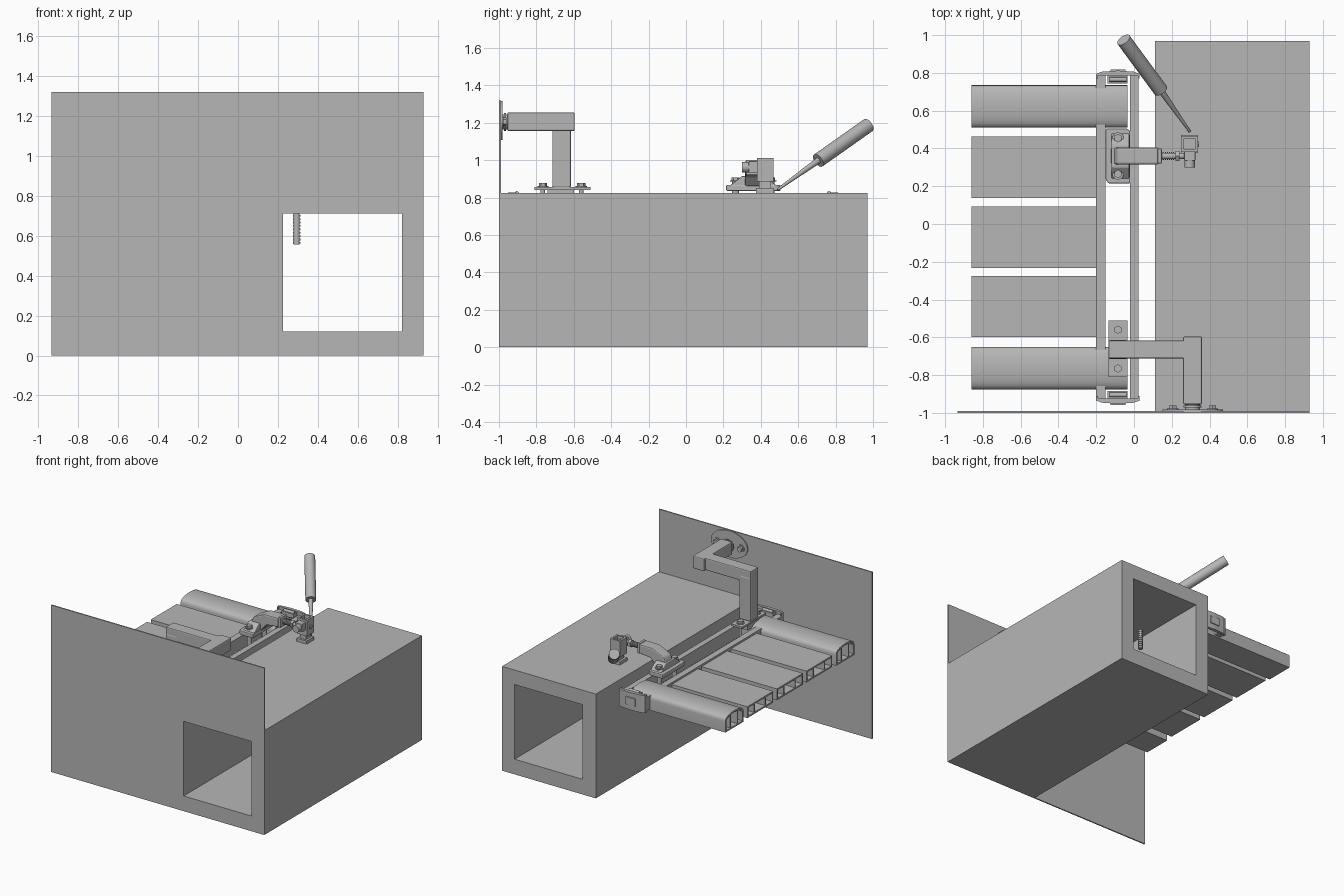
import bpy, bmesh, math
from mathutils import Vector

if "Cube" in bpy.data.objects:
    bpy.data.objects.remove(bpy.data.objects["Cube"], do_unlink=True)

GREY = (0.47, 0.47, 0.47, 1)
mat = bpy.data.materials.new("plain grey")
mat.use_nodes = True
mat.diffuse_color = GREY
mat.node_tree.nodes["Principled BSDF"].inputs["Base Color"].default_value = GREY

MID_Y = -0.07  # centre line of the step deck


def finish(name, bm, smooth=False, bevel=0):
    bmesh.ops.recalc_face_normals(bm, faces=bm.faces)
    me = bpy.data.meshes.new(name)
    bm.to_mesh(me)
    bm.free()
    ob = bpy.data.objects.new(name, me)
    bpy.context.collection.objects.link(ob)
    me.materials.append(mat)
    if bevel:
        mod = ob.modifiers.new("soft edges", "BEVEL")
        mod.width, mod.segments = bevel, 2
    if smooth:
        bpy.ops.object.select_all(action="DESELECT")
        ob.select_set(True)
        bpy.context.view_layer.objects.active = ob
        bpy.ops.object.shade_smooth_by_angle(angle=math.radians(35))
    return ob


def place(axis, a, b, t):
    return {"X": (t, a, b), "Y": (a, t, b), "Z": (a, b, t)}[axis]


def prism(name, axis, pts, t0, t1, hole=None, smooth=False, bevel=0):
    """Extrude a profile along an axis; an equal-length hole makes it a tube."""
    bm = bmesh.new()
    loops = []
    for loop in [pts] + ([hole] if hole else []):
        ends = [[bm.verts.new(place(axis, a, b, t)) for a, b in loop] for t in (t0, t1)]
        loops.append(ends)
    n = len(pts)
    for lo, hi in loops:
        for i in range(n):
            j = (i + 1) % n
            bm.faces.new((lo[i], lo[j], hi[j], hi[i]))
    for e in (0, 1):
        if hole:
            for i in range(n):
                j = (i + 1) % n
                bm.faces.new((loops[0][e][i], loops[0][e][j], loops[1][e][j], loops[1][e][i]))
        else:
            bm.faces.new(loops[0][e])
    return finish(name, bm, smooth, bevel)


def rect(a0, a1, b0, b1):
    return [(a0, b0), (a1, b0), (a1, b1), (a0, b1)]


def oval(ca, cb, ra, rb, n=32):
    return [(ca + ra * math.cos(math.tau * i / n), cb + rb * math.sin(math.tau * i / n))
            for i in range(n)]


def box(name, x, y, z, bevel=0):
    return prism(name, "Z", rect(*x, *y), *z, bevel=bevel)


def rod(name, p, q, r1, r2=None, sides=24):
    p, q = Vector(p), Vector(q)
    bm = bmesh.new()
    bmesh.ops.create_cone(bm, cap_ends=True, segments=sides, radius1=r1,
                          radius2=r1 if r2 is None else r2, depth=(q - p).length)
    turn = (q - p).to_track_quat("Z", "Y").to_matrix().to_4x4()
    bm.transform(turn)
    bmesh.ops.translate(bm, verts=bm.verts, vec=(p + q) / 2)
    return finish(name, bm, smooth=sides > 8)


def bolt(name, p, d, r=0.022):
    p, d = Vector(p), Vector(d)
    rod(name + "_washer", p, p + d * 0.006, r * 1.35)
    rod(name + "_head", p + d * 0.006, p + d * 0.022, r, sides=6)


# Chassis beam and thin front panel share one square opening
opening = rect(0.225, 0.82, 0.12, 0.71)
prism("chassis_beam", "Y", rect(0.11, 0.93, 0, 0.825), -0.99, 0.97, hole=opening)
prism("front_panel", "Y", rect(-0.935, 0.93, 0, 1.32), -1.0, -0.99, hole=opening)

# Wide middle step boards: hollow with inner webs
for i, y in enumerate((-0.4375, -0.07, 0.30)):
    prism(f"middle_board_{i}", "X", rect(y - 0.162, y + 0.162, 0.70, 0.79), -0.86, -0.195,
          hole=rect(y - 0.15, y + 0.15, 0.712, 0.778))
    for s in (-0.07, 0.07):
        box(f"middle_board_web_{i}", (-0.858, -0.2), (y + s - 0.005, y + s + 0.005), (0.71, 0.78))


# Rounded outer boards, mirrored end for end
def crown(half, base, shoulder, top, y):
    arc = [(y + half * math.cos(math.pi * i / 14),
            shoulder + (top - shoulder) * math.sin(math.pi * i / 14) ** 0.7) for i in range(15)]
    return [(y - half, base), (y + half, base)] + arc


for end, sgn in (("back", 1), ("front", -1)):
    def my(v):
        return MID_Y + sgn * (v - MID_Y)

    yc = my(0.6225)
    prism(f"{end}_outer_board", "X", crown(0.1125, 0.69, 0.775, 0.823, yc), -0.86, -0.035,
          hole=crown(0.1, 0.702, 0.765, 0.81, yc), smooth=True)
    for s in (-0.045, 0.045):
        box(f"{end}_outer_board_web", (-0.858, -0.04), (yc + s - 0.005, yc + s + 0.005), (0.7, 0.808))
    # Moulded cap with a raised square and inner boss
    cap = [(-0.2, 0.785), (0.03, 0.785), (0.03, 0.795), (0, 0.806), (-0.085, 0.812),
           (-0.17, 0.806), (-0.2, 0.795)]
    prism(f"{end}_end_cap", "Z", [(x, my(y)) for x, y in cap], 0.69, 0.828)
    for x in (-0.2, 0.02):
        box(f"{end}_cap_lip", (x, x + 0.01), sorted((my(0.77), my(0.79))), (0.69, 0.828))
    box(f"{end}_cap_badge_plate", (-0.125, -0.045), sorted((my(0.80), my(0.818))), (0.73, 0.79))
    box(f"{end}_cap_boss", (-0.14, -0.035), sorted((my(0.745), my(0.79))), (0.72, 0.82))
    rod(f"{end}_cap_pin", (-0.13, my(0.765), 0.822), (-0.04, my(0.765), 0.822), 0.012)

# Long rails carrying the boards
for name, x0, x1 in (("inner_rail", -0.02, 0.025), ("outer_rail", -0.2, -0.15)):
    box(name, (x0, x1), (-0.93, 0.79), (0.70, 0.805))

# Front bracket: foot, post, cross arm and forward arm
box("bracket_foot", (-0.135, -0.035), (-0.81, -0.51), (0.84, 0.855))
box("bracket_spacer", (-0.12, -0.05), (-0.74, -0.6), (0.79, 0.84))
for y in (-0.765, -0.56):
    bolt("foot_bolt", (-0.085, y, 0.855), (0, 0, 1))
    rod("foot_bolt_shank", (-0.085, y, 0.72), (-0.085, y, 0.855), 0.012)
box("bracket_post", (-0.135, -0.035), (-0.715, -0.615), (0.855, 1.2), bevel=0.008)
box("bracket_cross_arm", (-0.135, 0.30), (-0.713, -0.617), (1.157, 1.253), bevel=0.008)
box("bracket_forward_arm", (0.26, 0.36), (-0.955, -0.595), (1.155, 1.255), bevel=0.008)
rod("arm_neck", (0.31, -0.99, 1.205), (0.31, -0.95, 1.205), 0.04)
rod("arm_collar", (0.31, -0.972, 1.205), (0.31, -0.962, 1.205), 0.048)
prism("panel_flange", "Y", oval(0.31, 1.212, 0.16, 0.105), -0.992, -0.982, smooth=True)
for x in (0.205, 0.415):
    bolt("flange_bolt", (x, -0.982, 1.205), (0, 1, 0))

# Back clamp: shaped foot with a bent arm
prism("clamp_foot", "Z", [(-0.15, 0.505), (-0.15, 0.235), (-0.135, 0.215), (-0.02, 0.215),
                          (-0.02, 0.49), (-0.035, 0.505)], 0.835, 0.868, bevel=0.006)
prism("clamp_hump", "X", [(0.23, 0.86), (0.49, 0.86), (0.42, 0.915), (0.30, 0.915)],
      -0.12, -0.025, bevel=0.006)
prism("clamp_arm", "Y", [(-0.125, 0.86), (-0.02, 0.86), (0.03, 0.915), (0.13, 0.925),
                         (0.13, 0.998), (0.01, 0.998), (-0.09, 0.95)], 0.315, 0.405, bevel=0.01)
prism("clamp_arm_end", "X", rect(0.32, 0.40, 0.92, 1.002), 0.125, 0.147, bevel=0.006)
for y in (0.265, 0.455):
    bolt("clamp_bolt", (-0.085, y, 0.885), (0, 0, 1))
    rod("clamp_bolt_shank", (-0.085, y, 0.72), (-0.085, y, 0.888), 0.018)

# Threaded link from the arm to the clevis
rod("link_rod", (0.14, 0.36, 0.962), (0.28, 0.36, 0.962), 0.016)
for i in range(6):
    rod("link_thread", (0.152 + i * 0.011, 0.36, 0.962), (0.158 + i * 0.011, 0.36, 0.962), 0.021)
rod("link_nut", (0.22, 0.36, 0.962), (0.24, 0.36, 0.962), 0.03, sides=6)
rod("link_eye", (0.295, 0.30, 0.962), (0.295, 0.40, 0.962), 0.028)
box("link_eye_block", (0.265, 0.325), (0.335, 0.385), (0.93, 0.995), bevel=0.005)

# Open square socket block with its foot and fixing screw
block = rect(0.25, 0.338, 0.38, 0.467)
prism("socket_block", "Z", block, 0.885, 1.012, hole=rect(0.265, 0.323, 0.395, 0.452))
box("socket_core", (0.262, 0.326), (0.392, 0.455), (0.885, 0.985))
box("socket_neck", (0.268, 0.32), (0.39, 0.455), (0.85, 0.89))
box("socket_foot", (0.25, 0.338), (0.375, 0.47), (0.825, 0.85))
rod("socket_pin", (0.335, 0.424, 0.945), (0.344, 0.424, 0.945), 0.018, sides=6)
rod("fixing_screw", (0.294, 0.424, 0.555), (0.294, 0.424, 0.86), 0.015)
for i in range(9):
    z = 0.56 + i * 0.017
    rod("screw_thread", (0.294, 0.424, z), (0.294, 0.424, z + 0.008), 0.019)

# Screwdriver leaning out of the socket foot
rod("driver_shaft", (0.295, 0.49, 0.842), (0.14, 0.71, 1.0), 0.007, 0.017)
rod("driver_grip", (0.142, 0.707, 0.998), (-0.055, 0.975, 1.187), 0.039)
